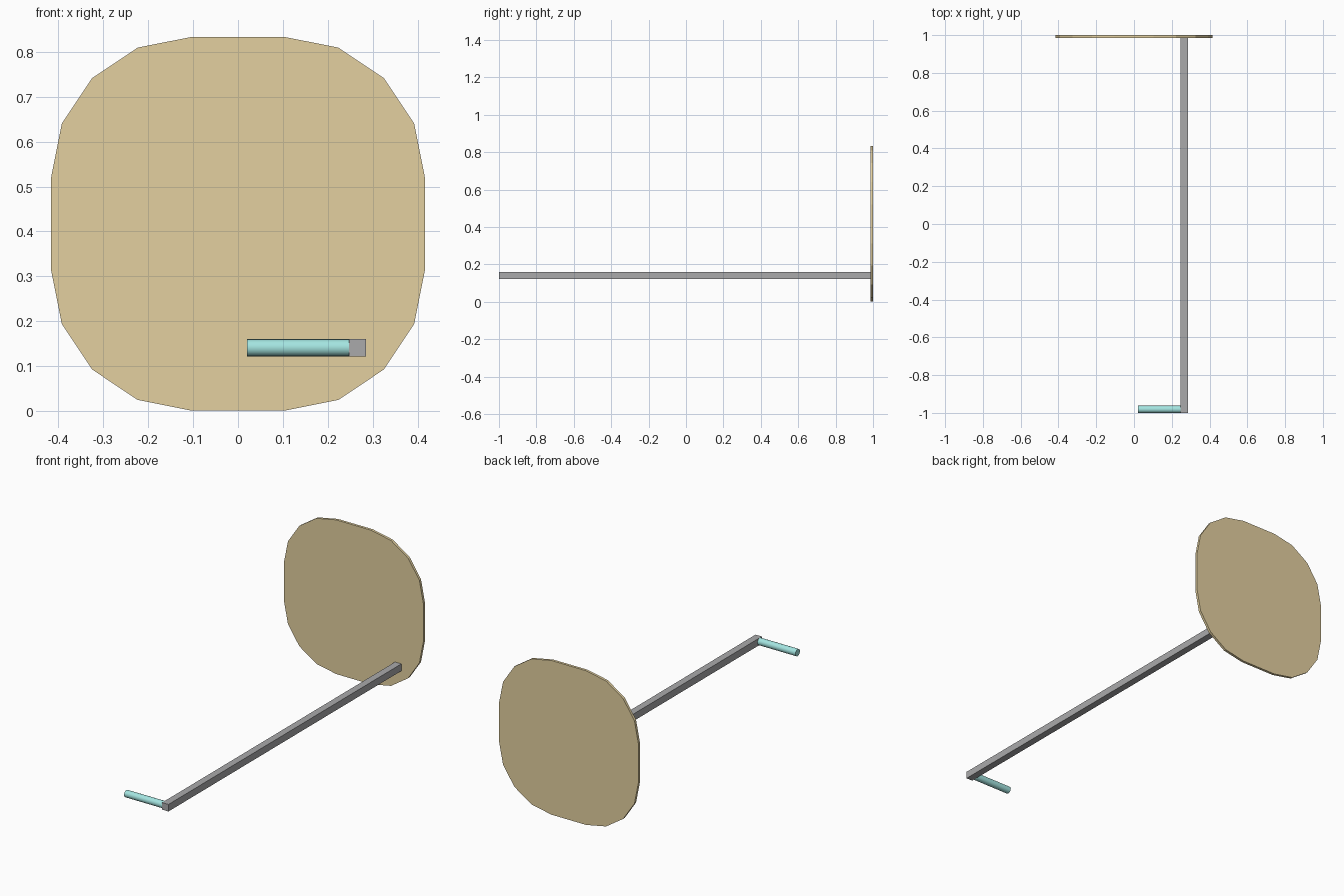
import bpy, bmesh, math
from mathutils import Vector

if "Cube" in bpy.data.objects:
    bpy.data.objects.remove(bpy.data.objects["Cube"])


def paint(obj, name, rgb):
    mat = bpy.data.materials.new(name)
    mat.diffuse_color = (*rgb, 1)
    mat.use_nodes = True
    mat.node_tree.nodes["Principled BSDF"].inputs["Base Color"].default_value = mat.diffuse_color
    obj.data.materials.append(mat)


# Plate: rounded square, four segments per corner, thin along y
HALF, R, CZ = 0.416, 0.312, 0.417
bm = bmesh.new()
verts = []
for q in range(4):
    mid = math.radians(45 + 90 * q)
    cx = math.copysign(HALF - R, math.cos(mid))
    cz = math.copysign(HALF - R, math.sin(mid))
    for s in range(5):
        a = math.radians(90 * q + 22.5 * s)
        verts.append(bm.verts.new((cx + R * math.cos(a), 0.986, CZ + cz + R * math.sin(a))))
face = bm.faces.new(verts)
ext = bmesh.ops.extrude_face_region(bm, geom=[face], use_keep_orig=True)
moved = [g for g in ext["geom"] if isinstance(g, bmesh.types.BMVert)]
bmesh.ops.translate(bm, verts=moved, vec=Vector((0, 0.014, 0)))
bmesh.ops.recalc_face_normals(bm, faces=bm.faces)
mesh = bpy.data.meshes.new("plate")
bm.to_mesh(mesh)
bm.free()
plate = bpy.data.objects.new("plate", mesh)
bpy.context.collection.objects.link(plate)
paint(plate, "gold", (0.77, 0.63, 0.35))

# Long square bar running from the front to the plate
bpy.ops.mesh.primitive_cube_add(size=1, location=(0.266, -0.007, 0.141))
bar = bpy.context.object
bar.name = "bar"
bar.scale = (0.038, 1.986, 0.038)
bpy.ops.object.transform_apply(location=False, rotation=False, scale=True)
paint(bar, "dark_grey", (0.4, 0.4, 0.41))

# Round handle at the front end of the bar
bpy.ops.mesh.primitive_cylinder_add(vertices=20, radius=0.019, depth=0.228,
                                    location=(0.134, -0.981, 0.141),
                                    rotation=(0, math.pi / 2, 0))
handle = bpy.context.object
handle.name = "handle"
bpy.ops.object.shade_smooth_by_angle()
paint(handle, "teal", (0.37, 0.78, 0.75))
